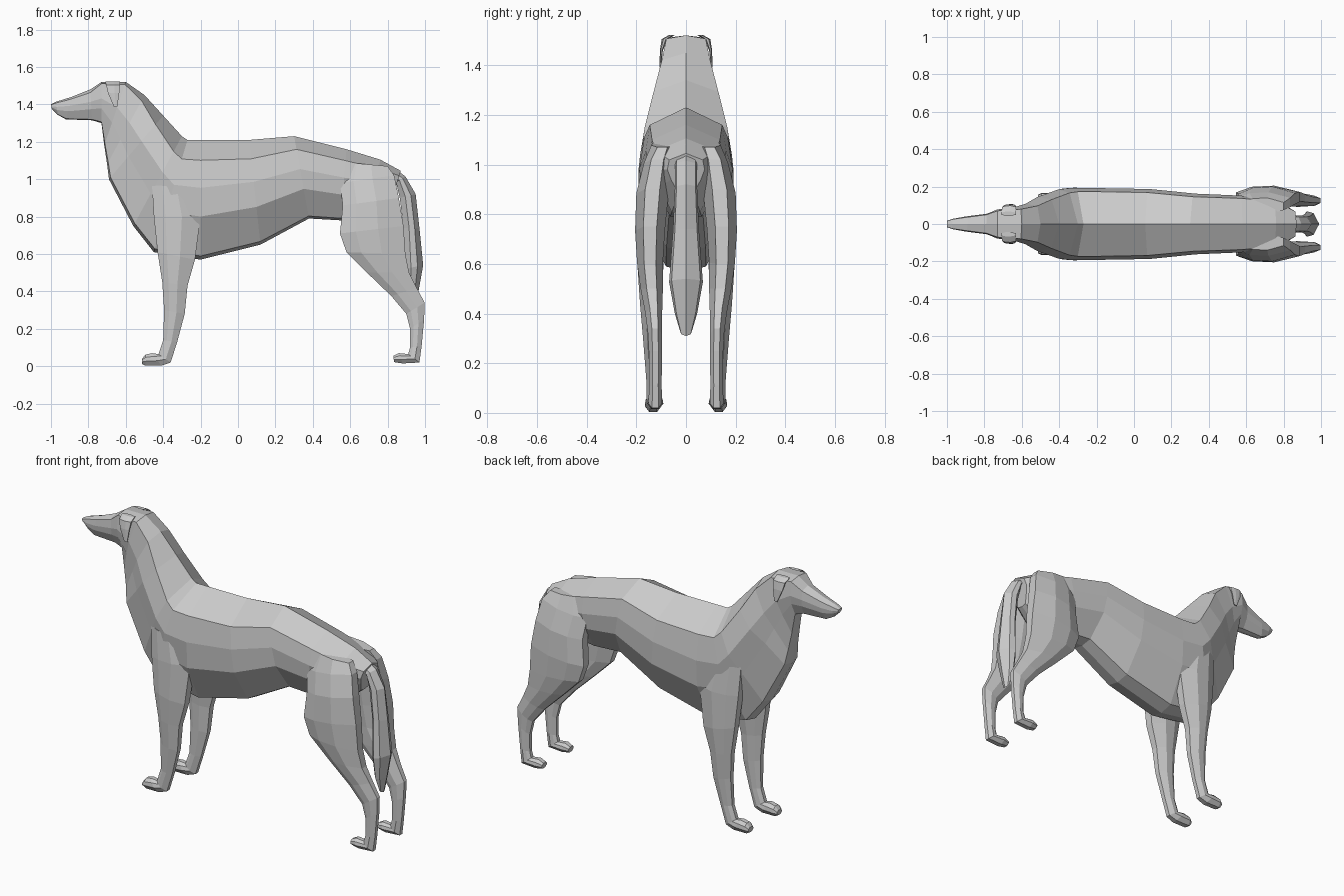
import bpy, bmesh

# Half outlines across a section: (fraction from edge A to edge B, width factor)
LIMB = [(0, .4), (.25, .9), (.6, 1), (1, .45)]
TAIL = [(0, 0), (.3, .85), (.65, 1), (1, .4)]


def loft(name, rings):
    """Skin a list of closed rings and cap both ends, flat shaded."""
    bm = bmesh.new()
    loops = [[bm.verts.new(p) for p in ring] for ring in rings]
    n = len(loops[0])
    for a, b in zip(loops, loops[1:]):
        for i in range(n):
            j = (i + 1) % n
            bm.faces.new((a[i], a[j], b[j], b[i]))
    bm.faces.new(loops[0])
    bm.faces.new(loops[-1][::-1])
    bmesh.ops.recalc_face_normals(bm, faces=bm.faces)
    mesh = bpy.data.meshes.new(name)
    bm.to_mesh(mesh)
    bm.free()
    obj = bpy.data.objects.new(name, mesh)
    bpy.context.collection.objects.link(obj)
    return obj


def ring(x1, z1, x2, z2, yc, h, outline):
    """Section spanning edge A (x1,z1) to edge B (x2,z2), half-width h about yc."""
    def pt(f, y):
        return (x1 + (x2 - x1) * f, yc + y, z1 + (z2 - z1) * f)
    left = [pt(f, h * k) for f, k in outline]
    right = [pt(f, -h * k) for f, k in reversed(outline) if k > 0]
    return left + right


def pair(name, sections, outline=LIMB):
    """Left and right copies of a lofted limb."""
    for side, s in (("left", -1), ("right", 1)):
        loft(f"{name}_{side}",
             [ring(a, b, c, d, s * y, h, outline) for a, b, c, d, y, h in sections])


# Snout, head, neck and torso: top x,z, bottom x,z, half width, ridge depth, low width
trunk = [
    (-1.0, 1.40, -.995, 1.375, .018, .1, .9),
    (-.97, 1.415, -.965, 1.345, .028, .1, .9),
    (-.89, 1.44, -.92, 1.32, .040, .1, .9),
    (-.79, 1.48, -.78, 1.315, .055, .1, .9),
    (-.73, 1.52, -.73, 1.30, .078, .04, .85),
    (-.60, 1.52, -.715, 1.18, .088, .04, .8),
    (-.50, 1.45, -.70, 1.08, .108, .08, .75),
    (-.40, 1.34, -.69, 1.00, .145, .14, .7),
    (-.30, 1.23, -.56, .75, .185, .17, .75),
    (-.27, 1.21, -.45, .61, .192, .17, .85),
    (-.20, 1.21, -.20, .57, .192, .17, .96),
    (.06, 1.21, .12, .65, .187, .18, .96),
    (.30, 1.23, .38, .79, .162, .16, .96),
    (.58, 1.16, .55, .78, .152, .16, .9),
    (.76, 1.105, .72, .80, .135, .16, .8),
    (.87, 1.045, .82, .88, .075, .16, .8),
]
loft("body_and_head", [
    ring(a, b, c, d, 0, h, [(0, 0), (r, .9), (.4, 1), (.64, low), (.97, .42), (1, 0)])
    for a, b, c, d, h, r, low in trunk])

# Front legs: front edge x,z, back edge x,z, centre y, half width
pair("front_leg", [
    (-.46, .97, -.24, .95, .125, .055),
    (-.45, .80, -.20, .80, .135, .058),
    (-.43, .61, -.23, .57, .143, .052),
    (-.405, .45, -.27, .43, .143, .042),
    (-.395, .30, -.285, .28, .138, .034),
    (-.40, .14, -.325, .13, .133, .027),
    (-.425, .065, -.36, .02, .132, .028),
    (-.46, .07, -.41, .003, .132, .034),
    (-.495, .062, -.495, .003, .132, .033),
    (-.513, .04, -.513, .012, .132, .024),
])

# Hind legs
pair("hind_leg", [
    (.58, 1.09, .80, 1.07, .095, .045),
    (.545, .98, .835, 1.02, .115, .055),
    (.56, .86, .86, .90, .135, .065),
    (.545, .71, .885, .75, .145, .060),
    (.58, .61, .895, .60, .145, .052),
    (.69, .50, .915, .50, .138, .045),
    (.82, .375, .955, .42, .130, .034),
    (.90, .28, .998, .34, .125, .028),
    (.92, .20, .995, .25, .123, .026),
    (.92, .10, .982, .11, .123, .025),
    (.91, .065, .97, .02, .124, .028),
    (.86, .07, .88, .015, .124, .033),
    (.83, .055, .835, .022, .124, .025),
])

# Hanging tail: outer edge, inner edge
loft("tail", [ring(a, b, c, d, 0, h, TAIL) for a, b, c, d, h in [
    (.80, 1.085, .79, 1.0, .045),
    (.895, 1.015, .845, .985, .045),
    (.95, .92, .865, .90, .045),
    (.97, .74, .885, .74, .052),
    (.99, .54, .89, .52, .068),
    (.965, .40, .90, .40, .045),
    (.945, .31, .925, .33, .022),
]])

# Folded ears
pair("ear", [
    (-.71, 1.522, -.63, 1.522, .055, .012),
    (-.705, 1.505, -.63, 1.505, .086, .012),
    (-.695, 1.46, -.635, 1.46, .099, .006),
    (-.665, 1.39, -.645, 1.39, .104, .003),
])
